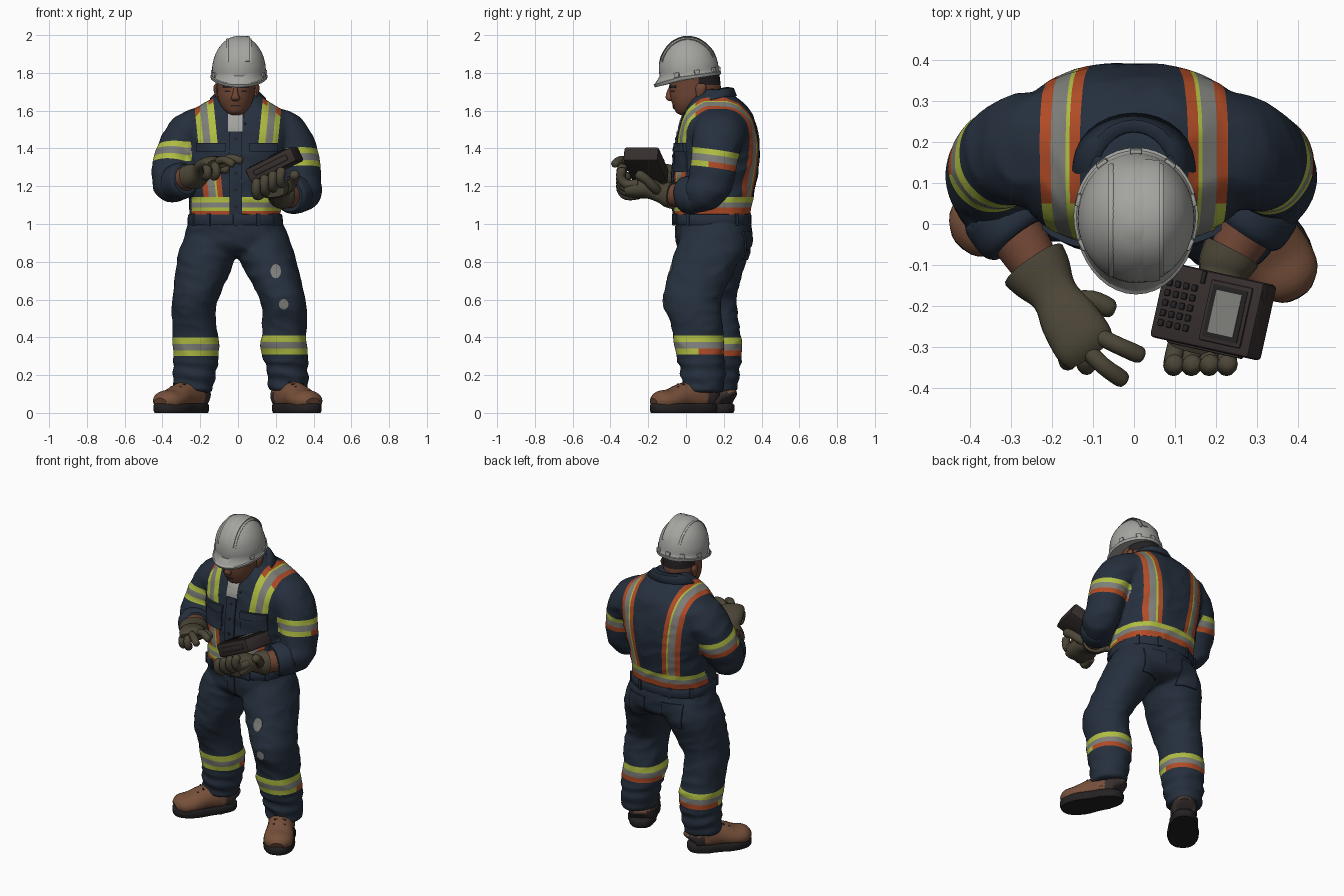
import bpy, bmesh, math
from mathutils import Vector, Matrix, noise
from mathutils.bvhtree import BVHTree

if "Cube" in bpy.data.objects:
    bpy.data.objects.remove(bpy.data.objects["Cube"])

COLOURS = {"navy": (.0185, .029, .047), "orange": (.44, .072, .02), "lime": (.44, .52, .055),
           "silver": (.21, .21, .195), "helmet_grey": (.37, .37, .35), "skin": (.165, .063, .036),
           "glove_olive": (.072, .061, .038), "boot_tan": (.18, .079, .042),
           "device_brown": (.036, .027, .026), "black": (.017, .015, .016)}
MATS = {}
for key, col in COLOURS.items():
    MATS[key] = bpy.data.materials.new(key)
    MATS[key].diffuse_color = (*col, 1)


def finish(name, bm, mat="navy", rule=None, M=None, sharp=.7, solid=0):
    """Colour the faces, place the part and link it; returns a BVH for projecting details."""
    bmesh.ops.recalc_face_normals(bm, faces=bm.faces[:])
    names = [rule(f.calc_center_median()) if rule else mat for f in bm.faces]
    used = sorted(set(names))
    for f, nm in zip(bm.faces, names):
        f.material_index = used.index(nm)
    if M:
        bm.transform(M)
    me = bpy.data.meshes.new(name)
    bm.to_mesh(me)
    for nm in used:
        me.materials.append(MATS[nm])
    me.shade_smooth()
    me.set_sharp_from_angle(angle=sharp)
    ob = bpy.data.objects.new(name, me)
    bpy.context.collection.objects.link(ob)
    if solid:
        ob.modifiers.new("thickness", 'SOLIDIFY').thickness = solid
    tree = BVHTree.FromBMesh(bm)
    bm.free()
    return tree


def sweep(bm, keys, n=20, sub=4, flat=False, p=2.0, up=(0, 0, 1)):
    """Loft (x, y, z, a, b) keys smoothly; flat keeps every ring horizontal."""
    ks = [Vector(k) for k in keys]
    pts = []
    for i in range(len(ks) - 1):
        a, b, c, d = ks[max(i - 1, 0)], ks[i], ks[i + 1], ks[min(i + 2, len(ks) - 1)]
        for s in range(sub):
            t = s / sub
            pts.append((b * 2 + (c - a) * t + (a * 2 - b * 5 + c * 4 - d) * t * t
                        + (b * 3 - a - c * 3 + d) * t ** 3) * .5)
    pts.append(ks[-1])
    rings = []
    for i, q in enumerate(pts):
        c = Vector(q[:3])
        if flat:
            u, v = Vector((1, 0, 0)), Vector((0, 1, 0))
        else:
            t = (Vector(pts[min(i + 1, len(pts) - 1)][:3]) - Vector(pts[max(i - 1, 0)][:3])).normalized()
            u = t.cross(Vector(up)).normalized()
            v = u.cross(t)
        ring = []
        for j in range(n):
            ca, sa = math.cos(2 * math.pi * j / n), math.sin(2 * math.pi * j / n)
            ring.append(bm.verts.new(c + u * q[3] * math.copysign(abs(ca) ** (2 / p), ca)
                                     + v * q[4] * math.copysign(abs(sa) ** (2 / p), sa)))
        rings.append(ring)
    for r, s in zip(rings, rings[1:]):
        for j in range(n):
            bm.faces.new((r[j], r[(j + 1) % n], s[(j + 1) % n], s[j]))
    bm.faces.new(rings[0])
    bm.faces.new(rings[-1])


def part(name, keys, mat="navy", **kw):
    bm = bmesh.new()
    sweep(bm, keys, **kw)
    return finish(name, bm, mat)


def box(bm, M, size, bevel=0):
    b = bmesh.new()
    bmesh.ops.create_cube(b, size=1, matrix=Matrix.Diagonal((*size, 1)))
    if bevel:
        bmesh.ops.bevel(b, geom=b.edges[:], offset=bevel, segments=2, affect='EDGES', profile=.5)
    b.transform(M)
    me = bpy.data.meshes.new("tmp")
    b.to_mesh(me)
    bm.from_mesh(me)
    bpy.data.meshes.remove(me)
    b.free()


def cloth(name, shells, cuts, rule):
    """Fuse closed shells into one soft garment, add folds, cut the stripe edges and colour them."""
    bm = bmesh.new()
    for s in shells:
        sweep(bm, s[0], n=28, **s[1])
    bmesh.ops.recalc_face_normals(bm, faces=bm.faces[:])
    me = bpy.data.meshes.new("tmp")
    bm.to_mesh(me)
    bm.free()
    ob = bpy.data.objects.new("tmp", me)
    bpy.context.collection.objects.link(ob)
    r = ob.modifiers.new("fuse", 'REMESH')
    r.mode, r.voxel_size = 'VOXEL', .012
    ob.modifiers.new("soften", 'SMOOTH').iterations = 9
    fused = bpy.data.meshes.new_from_object(ob.evaluated_get(bpy.context.evaluated_depsgraph_get()))
    bpy.data.objects.remove(ob)
    bm = bmesh.new()
    bm.from_mesh(fused)
    bm.normal_update()
    for v, nm in [(v, v.normal.copy()) for v in bm.verts]:
        c = v.co
        fold = .006 * (.8 - 2 * abs(noise.noise(Vector((c.x * 7 + c.z * 5, c.y * 7, c.z * 11)))))
        if c.z < .28:
            fold += .004 * math.sin(c.z * 85 + c.x * 12)
        v.co = c + nm * fold
    for co, no in cuts:
        bmesh.ops.bisect_plane(bm, geom=bm.verts[:] + bm.edges[:] + bm.faces[:], dist=1e-5,
                               plane_co=co, plane_no=no)
    return finish(name, bm, rule=rule, sharp=1.2)


def decal(name, tree, x, z, w, h, mat="navy", side=-1, off=.007, disc=False, n=8):
    """Thin plate projected along y onto a surface."""
    bm, vs = bmesh.new(), {}
    for i in range(n + 1):
        for j in range(n + 1):
            u, v = 2 * i / n - 1, 2 * j / n - 1
            if disc:
                u, v = u * math.sqrt(1 - v * v / 2), v * math.sqrt(1 - u * u / 2)
            hit = tree.ray_cast(Vector((x + u * w / 2, side * 2, z + v * h / 2)), Vector((0, -side, 0)))[0]
            if hit:
                vs[i, j] = bm.verts.new(hit - Vector((0, side * .002, 0)))
    for i, j in vs:
        q = [(i, j), (i + 1, j), (i + 1, j + 1), (i, j + 1)]
        if all(k in vs for k in q):
            bm.faces.new([vs[k] for k in q])
    out = bmesh.ops.extrude_face_region(bm, geom=bm.faces[:])["geom"]
    bmesh.ops.translate(bm, vec=(0, side * (off + .002), 0), verts=[g for g in out if isinstance(g, bmesh.types.BMVert)])
    finish(name, bm, mat)


def fingers(name, paths, r, up):
    bm = bmesh.new()
    for path in paths:
        a, b = Vector(path[-2]), Vector(path[-1])
        tip = b + (b - a).normalized() * r * .6
        sweep(bm, [(*q, r, r) for q in path] + [(*tip, r * .5, r * .5)], n=12, sub=3, up=up)
    finish(name, bm, "glove_olive")


# Jacket: torso and both sleeves, with reflective stripes
torso = [(-.015, .14, 1.0, .24, .195), (-.015, .14, 1.06, .24, .2), (-.015, .145, 1.15, .245, .212),
         (-.012, .155, 1.25, .255, .222), (-.01, .165, 1.35, .27, .224), (-.005, .168, 1.45, .29, .217),
         (0, .17, 1.53, .295, .2), (0, .165, 1.6, .235, .172), (0, .155, 1.66, .145, .125), (0, .14, 1.71, .09, .08)]
sleeve_l = [(.16, .18, 1.53, .135, .09), (.25, .178, 1.49, .14, .105), (.315, .155, 1.38, .124, .105),
            (.342, .13, 1.22, .117, .098), (.335, .085, 1.165, .1, .1), (.28, .01, 1.155, .085, .085)]
sleeve_r = [(-.16, .18, 1.53, .135, .09), (-.255, .182, 1.49, .14, .107), (-.325, .16, 1.38, .122, .107),
            (-.358, .11, 1.25, .112, .1), (-.345, .065, 1.215, .1, .095), (-.28, -.005, 1.23, .085, .085)]
ARMS = [(Vector((.33, .15, 1.39)), Vector((.05, -.14, -.99)).normalized()),
        (Vector((-.34, .15, 1.41)), Vector((-.1, -.3, -.95)).normalized())]
ARM_T, STRAP, WAIST = (0, .03, .067, .097), (.085, .112, .122, .16, .188), (1.05, 1.07, 1.087, 1.115, 1.142)
cuts = [(P + D * t, D) for P, D in ARMS for t in ARM_T] + [((0, 0, z), (0, 0, 1)) for z in WAIST + (1.28,)]
cuts += [((s * t, 0, 1.2), (s, 0, -.1)) for s in (-1, 1) for t in STRAP] + [((0, y, 0), (0, 1, 0)) for y in (.05, .12)]


def jacket_rule(c):
    front = c.y < .12
    P, D = ARMS[0 if c.x > 0 else 1]
    t = (c - P).dot(D)
    if abs(c.x) > .245 and (c - P - D * t).length < .15:
        if 0 < t < .097:
            return "lime" if t < .03 else "silver" if t < .067 else "lime" if front else "orange"
        return "navy"
    if c.z < 1.142:
        return ("navy" if c.z < 1.05 else "orange" if c.z < 1.07 else ("lime" if front else "orange") if c.z < 1.087
                else "silver" if c.z < 1.115 else "lime")
    s = abs(c.x) - .1 * (c.z - 1.2)
    if .085 < s < .188:
        if s < .112 or s > .16:
            return "lime" if c.y < .05 and c.z > 1.28 else "orange"
        return "lime" if s < .122 else "silver"
    return "navy"


jacket = cloth("jacket", [(torso, dict(flat=True, p=2.5)), (sleeve_l, dict(up=(1, 0, 0))),
                          (sleeve_r, dict(up=(1, 0, 0)))], cuts, jacket_rule)
part("rolled_cuff_left", [(.325, .065, 1.16, .09, .092), (.31, .045, 1.157, .1, .102), (.28, .0, 1.152, .099, .099),
                          (.268, -.018, 1.15, .086, .086)])
part("rolled_cuff_right", [(-.34, .05, 1.22, .09, .09), (-.325, .03, 1.22, .099, .097), (-.29, -.02, 1.233, .097, .095),
                           (-.278, -.036, 1.237, .082, .08)])
decal("undershirt", jacket, -.015, 1.545, .075, .11, "helmet_grey", off=.004)
decal("placket", jacket, -.012, 1.27, .065, .44, off=.009, n=14)
for s, nm in ((-1, "right"), (1, "left")):
    decal("chest_pocket_" + nm, jacket, s * .14 - .005, 1.345, .145, .14)
    decal("pocket_flap_" + nm, jacket, s * .14 - .005, 1.405, .155, .045, off=.0155)
for i in range(5):
    decal(f"button_{i}", jacket, -.012, 1.09 + i * .09, .018, .018, "black", off=.013, disc=True, n=4)

# Collar: open strip folded round the neck
bm, prev = bmesh.new(), None
for i in range(29):
    a = math.radians(14 + 332 * i / 28)
    f = (1 + math.cos(a)) / 2
    row = [bm.verts.new((.088 * math.sin(a), .125 - .1 * math.cos(a), 1.725 - .135 * f * f)),
           bm.verts.new((.115 * math.sin(a), .128 - (.125 + .02 * f) * math.cos(a), 1.72 - .135 * f * f)),
           bm.verts.new((.15 * math.sin(a), .13 - (.14 + .03 * f) * math.cos(a), 1.678 - .16 * f ** 3))]
    if prev:
        for k in (0, 1):
            bm.faces.new((prev[k], row[k], row[k + 1], prev[k + 1]))
    prev = row
finish("collar", bm, solid=.012)

# Trousers: pelvis and both legs, with shin bands
pelvis = [(-.01, .14, .83, .16, .12), (-.01, .15, .87, .265, .185), (-.01, .15, .93, .272, .198),
          (-.012, .145, 1.0, .252, .197), (-.015, .14, 1.05, .24, .19)]
leg_l = [(.12, .15, .97, .13, .16), (.14, .13, .86, .15, .185), (.18, .085, .75, .14, .17), (.23, .035, .62, .12, .155),
         (.245, .035, .55, .117, .147), (.245, .06, .45, .117, .133), (.242, .065, .36, .123, .133),
         (.255, .085, .25, .112, .12), (.265, .09, .16, .105, .11), (.267, .085, .115, .1, .105)]
leg_r = [(-.13, .16, .97, .13, .16), (-.16, .15, .86, .15, .185), (-.185, .13, .75, .143, .17), (-.222, .115, .62, .122, .152),
         (-.235, .125, .55, .115, .145), (-.23, .15, .45, .114, .133), (-.224, .165, .36, .123, .13),
         (-.226, .17, .25, .114, .117), (-.235, .17, .16, .107, .107), (-.24, .165, .115, .1, .1)]
BANDS = {1: (.31, .34, .375, .41), -1: (.30, .33, .365, .40)}


def trouser_rule(c):
    b = BANDS[1 if c.x > 0 else -1]
    if not b[0] < c.z < b[3]:
        return "navy"
    front = c.y < (.065 if c.x > 0 else .165)
    return "lime" if c.z > b[2] else "silver" if c.z > b[1] else "lime" if front else "orange"


trousers = cloth("trousers", [(k, dict(flat=True, p=2.2)) for k in (pelvis, leg_l, leg_r)],
                 [((0, 0, z), (0, 0, 1)) for b in BANDS.values() for z in b]
                 + [((0, y, 0), (0, 1, 0)) for y in (.065, .165)], trouser_rule)
decal("fly", trousers, -.012, .92, .05, .14, off=.006)
for s, nm in ((-1, "right"), (1, "left")):
    decal("back_pocket_" + nm, trousers, s * .125 - .01, .885, .13, .15, side=1)
decal("thigh_scuff", trousers, .2, .75, .055, .075, "silver", off=.003, disc=True)
decal("knee_scuff", trousers, .242, .575, .05, .055, "silver", off=.003, disc=True)
part("belt", [(-.015, .14, .995, .246, .198), (-.015, .14, 1.002, .253, .206), (-.015, .14, 1.045, .25, .207),
              (-.015, .14, 1.052, .243, .2)], flat=True, n=40, sub=2, p=2.4)
bm = bmesh.new()
for a in (35, 70, 110, 145, 180 + 30, 180 + 60, 360 - 65, 360 - 35, 270):
    r = math.radians(a)
    x, y = [math.copysign(abs(q) ** (2 / 2.4), q) for q in (math.cos(r), math.sin(r))]
    box(bm, Matrix.Translation((-.015 + .25 * x, .14 + .205 * y, 1.024)) @ Matrix.Rotation(r, 4, 'Z'), (.016, .022, .064), .004)
finish("belt_loops", bm)

# Boots
for nm, pos, ang in (("left", (.308, -.012, 0), 29), ("right", (-.298, .09, 0), -38)):
    M = Matrix.Translation(pos) @ Matrix.Rotation(math.radians(ang), 4, 'Z') @ Matrix.Diagonal((1.2, 1.1, 1, 1))
    bm = bmesh.new()
    sweep(bm, [(0, 0, 0, .076, .168), (0, 0, .012, .08, .174), (0, 0, .04, .08, .174), (0, 0, .05, .074, .166)],
          n=36, sub=2, flat=True, p=2.5)
    for v in bm.verts:
        v.co.x *= 1 - .16 * math.exp(-((v.co.y - .03) / .06) ** 2) - (.1 if v.co.y > .08 else 0)
    finish("boot_sole_" + nm, bm, "black", M=M)
    bm = bmesh.new()
    sweep(bm, [(0, .16, .07, .03, .04), (0, .145, .08, .056, .07), (0, .08, .09, .064, .09), (0, 0, .085, .064, .075),
               (0, -.07, .068, .073, .06), (0, -.13, .06, .066, .055), (0, -.163, .05, .035, .03)], n=24)
    sweep(bm, [(0, .08, .07, .064, .073), (0, .08, .14, .064, .072), (0, .08, .19, .064, .07)], n=24, flat=True)
    for v in bm.verts:
        v.co.z = max(v.co.z, .03)
    finish("boot_upper_" + nm, bm, rule=lambda c: "device_brown" if c.y > .1 and c.z < .11 else "boot_tan", M=M)
    bm = bmesh.new()
    for y, z in ((.015, .163), (-.015, .15), (-.045, .135)):
        box(bm, Matrix.Translation((0, y, z)) @ Matrix.Rotation(.45, 4, 'X'), (.06, .01, .012), .003)
    finish("boot_laces_" + nm, bm, "black", M=M)

# Head, neck and face
bm = bmesh.new()
sweep(bm, [(-.012, .0, 1.578, .03, .03), (-.012, .0, 1.592, .05, .053), (-.012, .015, 1.625, .077, .083),
           (-.012, .038, 1.665, .094, .12), (-.01, .048, 1.705, .1, .134), (-.008, .048, 1.75, .104, .134),
           (-.003, .045, 1.81, .104, .125), (0, .04, 1.87, .08, .09)], n=32, flat=True)
for co, no in (((0, .065, 0), (0, 1, 0)), ((0, 0, 1.735), (0, 0, 1))):
    bmesh.ops.bisect_plane(bm, geom=bm.verts[:] + bm.edges[:] + bm.faces[:], dist=1e-5, plane_co=co, plane_no=no)
head = finish("head", bm, rule=lambda c: "black" if c.y > .065 and c.z > 1.735 else "skin")
part("neck", [(0, .15, 1.56, .085, .085), (-.003, .125, 1.64, .078, .08), (-.005, .1, 1.72, .075, .08)], "skin", flat=True)
part("nose", [(-.012, -.072, 1.735, .01, .014), (-.013, -.084, 1.695, .014, .02), (-.013, -.085, 1.664, .024, .022),
              (-.013, -.075, 1.65, .012, .012)], "skin", flat=True, n=14)
decal("mouth", head, -.013, 1.626, .055, .007, "device_brown", off=.002)
decal("lower_lip", head, -.013, 1.616, .042, .012, "skin", off=.005, disc=True)
for s, nm in ((-1, "right"), (1, "left")):
    decal("brow_" + nm, head, -.012 + s * .045, 1.727, .05, .012, "black", off=.005)
    decal("eye_" + nm, head, -.012 + s * .043, 1.703, .032, .01, "black", off=.002, disc=True)
    part("ear_" + nm, [(-.008 + s * .1, .068, 1.665, .006, .01), (-.008 + s * .105, .075, 1.69, .012, .022),
                       (-.008 + s * .108, .08, 1.725, .014, .028), (-.008 + s * .105, .08, 1.745, .006, .015)], "skin", flat=True, n=12)

# Hard hat: dome with brim, ridges and rim clips
HAT = Matrix.Translation((.005, .02, 1.78)) @ Matrix.Rotation(math.radians(8), 4, 'X')
bm = bmesh.new()
sweep(bm, [(0, 0, -.012, .148, .163), (0, 0, .004, .152, .168), (0, 0, .012, .142, .158), (0, 0, .06, .141, .157),
           (0, 0, .12, .125, .142), (0, 0, .17, .094, .106), (0, 0, .203, .055, .062), (0, 0, .217, .012, .013)],
      n=40, sub=3, flat=True)
for v in bm.verts:
    if v.co.y < -.05 and v.co.z < .02:
        t = (-v.co.y - .05) / .12
        v.co += Vector((0, -.028 * t, -.02 * t))
dome = BVHTree.FromBMesh(bm)
finish("hard_hat", bm, "helmet_grey", M=HAT)
bm = bmesh.new()
for x, w in ((-.06, .008), (.03, .03), (.06, .008)):
    path = []
    for k in range(13):
        a = math.radians(30 + k * 10.4)
        d = Vector((0, -math.cos(a), math.sin(a)))
        path.append((*dome.ray_cast(Vector((x, 0, .02)) + d, -d)[0], .0035, w))
    sweep(bm, path, n=10, sub=2, up=(1, 0, 0))
finish("hat_ridges", bm, "helmet_grey", M=HAT)
bm = bmesh.new()
for a in (-25, 15, 55, 90, 125, 165, 205):
    r = math.radians(a)
    box(bm, Matrix.Translation((.144 * math.cos(r), .16 * math.sin(r), .018)) @ Matrix.Rotation(r, 4, 'Z'), (.014, .03, .026), .004)
finish("hat_clips", bm, "helmet_grey", M=HAT)

# Forearms, gloves and fingers
part("forearm_left", [(.31, .05, 1.157, .07, .07), (.265, -.03, 1.152, .066, .066), (.215, -.115, 1.157, .05, .05)], "skin")
part("forearm_right", [(-.32, .03, 1.225, .07, .07), (-.27, -.05, 1.243, .066, .063), (-.21, -.15, 1.27, .05, .045)], "skin")
part("glove_left", [(.238, -.068, 1.152, .073, .073), (.222, -.1, 1.156, .067, .066), (.21, -.14, 1.165, .056, .05),
                    (.195, -.2, 1.19, .078, .056), (.178, -.265, 1.185, .088, .05), (.168, -.31, 1.175, .08, .035)], "glove_olive", p=2.3)
part("glove_right", [(-.243, -.1, 1.25, .085, .068), (-.222, -.13, 1.262, .077, .06), (-.192, -.175, 1.285, .058, .042),
                     (-.162, -.225, 1.31, .07, .038), (-.125, -.285, 1.325, .075, .035), (-.105, -.315, 1.318, .066, .024)], "glove_olive", p=2.3)
fingers("fingers_left", [[(.118 + .042 * i, -.25, 1.155 + .02 * i), (.1 + .043 * i, -.315, 1.15 + .02 * i),
                          (.095 + .043 * i, -.345, 1.185 + .02 * i), (.1 + .043 * i, -.34, 1.225 + .02 * i)] for i in range(4)], .024, (1, 0, 0))
fingers("thumb_left", [[(.23, -.14, 1.165), (.275, -.17, 1.195), (.295, -.21, 1.235), (.3, -.25, 1.262)]], .026, (0, 0, 1))
fingers("fingers_right", [[(-.09, -.27, 1.33), (-.04, -.295, 1.35), (.012, -.318, 1.335)],
                          [(-.115, -.305, 1.328), (-.075, -.345, 1.34), (-.03, -.377, 1.318)]], .021, (0, 0, 1))
fingers("curled_fingers_right", [[(-.135, -.3, 1.318), (-.118, -.342, 1.3), (-.115, -.34, 1.262), (-.13, -.31, 1.25)],
                                 [(-.17, -.28, 1.31), (-.163, -.33, 1.295), (-.16, -.33, 1.26), (-.17, -.3, 1.25)]], .022, (1, 0, 0))
fingers("thumb_right", [[(-.155, -.19, 1.295), (-.105, -.185, 1.295), (-.06, -.205, 1.29)]], .024, (0, 0, 1))

# Handheld device: body, screen, keys and knob
DEV = Matrix.Translation((.193, -.212, 1.312)) @ Matrix.Rotation(math.radians(-12.5), 4, 'Z') @ Matrix.Rotation(math.radians(-26), 4, 'Y')
T = Matrix.Translation
for nm, mat, items in (
        ("device_body", "device_brown", [((0, 0, 0), (.275, .188, .08), .01), ((.055, 0, .038), (.115, .15, .014), .004)]),
        ("screen_bezel", "black", [((.055, 0, .045), (.095, .13, .004), 0)]),
        ("screen", "silver", [((.055, 0, .047), (.07, .105, .004), 0)]),
        ("device_keys", "black", [((-.112 + .023 * i, -.055 + .025 * j, .04), (.015, .016, .012), .003) for i in range(4) for j in range(5)]
         + [((-.025, .075, .04), (.012, .03, .01), .002)]),
        ("device_knob", "device_brown", [((.125, .065, .02), (.03, .035, .03), .008), ((0, -.094, 0), (.2, .01, .03), .004)])):
    bm = bmesh.new()
    for pos, size, bev in items:
        box(bm, T(pos), size, bev)
    finish(nm, bm, mat, M=DEV)

for m in bpy.data.materials:
    if m.users and not m.is_grease_pencil:
        m.use_nodes = True
        m.node_tree.nodes["Principled BSDF"].inputs["Base Color"].default_value = m.diffuse_color
